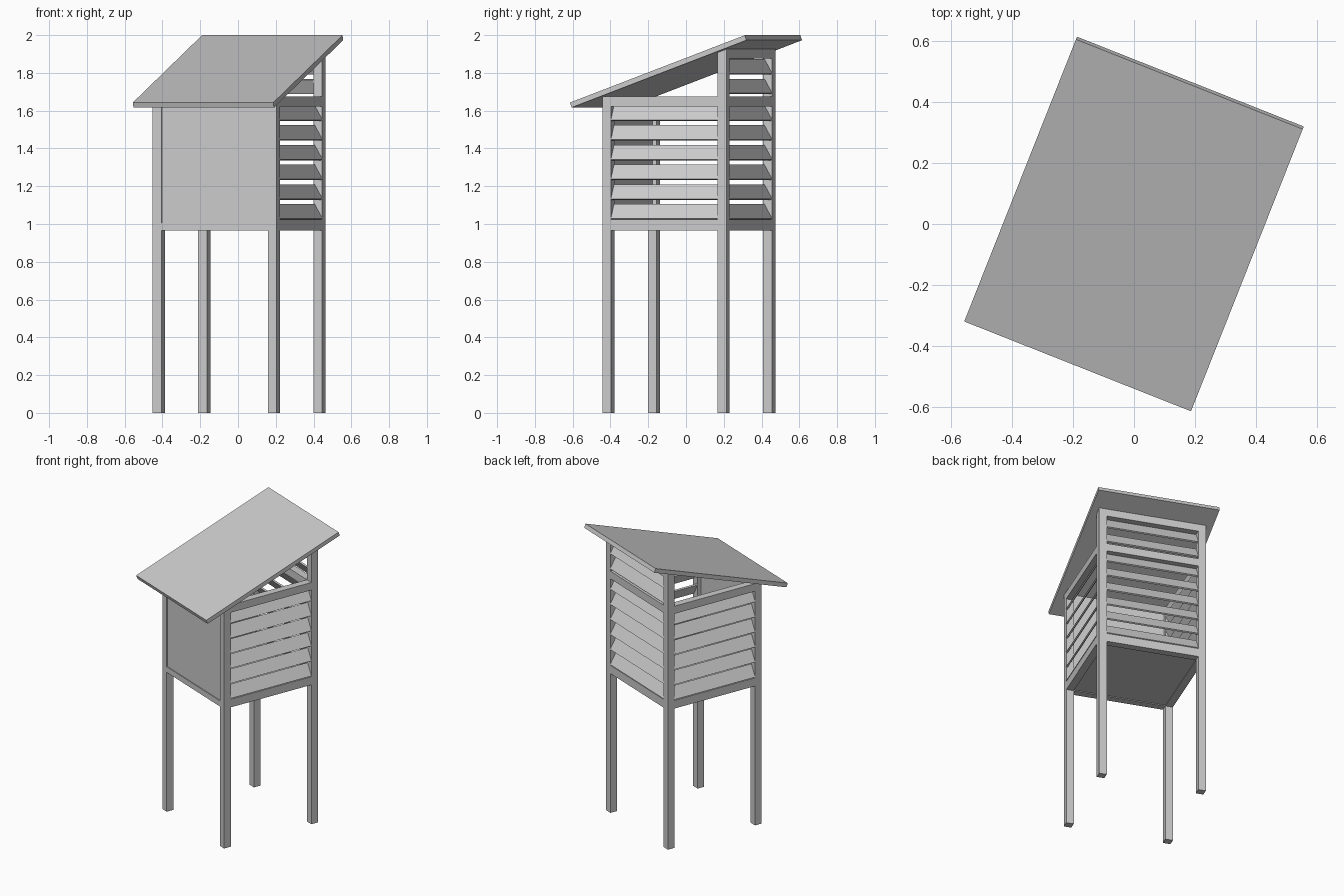
import bpy
from math import radians
from mathutils import Matrix

if "Cube" in bpy.data.objects:
    bpy.data.objects.remove(bpy.data.objects["Cube"])

T, Rot = Matrix.Translation, Matrix.Rotation
TURN = Rot(radians(-21.6), 4, 'Z')          # whole model is turned on its axis
BODY = TURN @ T((0, 0.016, 0))              # body sits slightly back under the roof
A, S = 0.328, 0.05                          # post centre offset, post thickness
H = A + S / 2                               # outer face of the walls
W = 2 * A - S                               # clear width between posts


def box(name, frame, loc, size, tilt=0):
    """Box of a given size, placed in a local frame, tilted about local x."""
    bpy.ops.mesh.primitive_cube_add(size=1)
    ob = bpy.context.object
    ob.name = ob.data.name = name
    ob.data.transform(Matrix.Diagonal((*size, 1)))
    ob.matrix_world = frame @ T(loc) @ Rot(radians(tilt), 4, 'X')
    return ob


def rail(name, frame, z0, z1):
    box(name, frame, (0, -A, (z0 + z1) / 2), (W, S, z1 - z0))


def slats(name, frame, z_first, count):
    for i in range(count):
        box(f"{name}_{i + 1}", frame, (0, -A, z_first + i * 0.1045),
            (W, 0.011, 0.088), -30)


# Sloping roof board
box("roof", TURN, (0, 0, 1.808), (0.80, 1.057, 0.028), 19.7)

# Four posts, taller at the back
for sx, side in ((-1, "left"), (1, "right")):
    for sy, end, h in ((-1, "front", 1.676), (1, "back", 1.926)):
        box(f"{end}_{side}_post", BODY, (sx * A, sy * A, h / 2), (S, S, h))

# Louvred walls: rails and tilted slats
for name, deg in (("right", 90), ("back", 180), ("left", 270)):
    wall = BODY @ Rot(radians(deg), 4, 'Z')
    rail(name + "_bottom_rail", wall, 0.966, 1.023)
    rail(name + "_top_rail", wall, 1.623, 1.676)
    slats(name + "_slat", wall, 1.064, 6)
    if name == "back":
        rail("back_upper_rail", wall, 1.875, 1.926)
        slats("back_upper_slat", wall, 1.728, 2)

# Solid front panel on its sill, and the floor
rail("front_sill", BODY, 0.966, 1.005)
box("front_panel", BODY, (0, -H + 0.016, 1.34), (W, 0.02, 0.67))
box("floor", BODY, (0, 0, 0.988), (W, W, 0.034))
